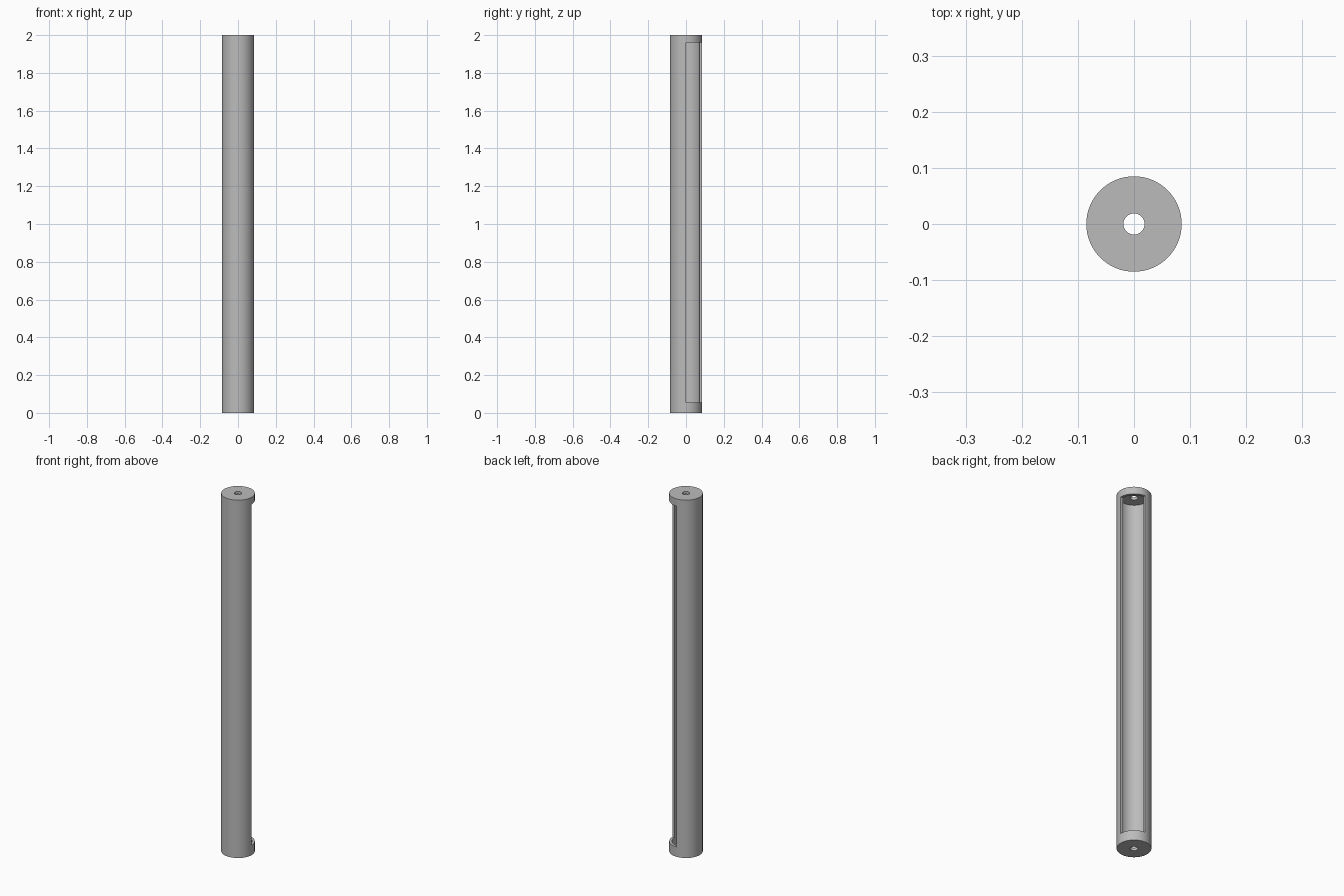
import bpy, bmesh, math

cube = bpy.data.objects.get("Cube")
if cube:
    bpy.data.objects.remove(cube, do_unlink=True)

# Plain grey finish
grey = bpy.data.materials.new("plain_grey")
grey.use_nodes = True
colour = (0.5, 0.5, 0.5, 1)
grey.diffuse_color = colour
grey.node_tree.nodes["Principled BSDF"].inputs["Base Color"].default_value = colour

SEGMENTS = 64
OUTER, INNER, HOLE = 0.085, 0.071, 0.0188
HEIGHT, CAP = 2.0, 0.015
LOW, HIGH = 0.055, 1.96      # bottom and top of the side opening

# Closed wall section (radius, height), outside first and then the cavity
profile = [
    (HOLE, 0), (OUTER, 0), (OUTER, LOW), (OUTER, HIGH), (OUTER, HEIGHT),
    (HOLE, HEIGHT), (HOLE, HEIGHT - CAP), (INNER, HEIGHT - CAP),
    (INNER, HIGH), (INNER, LOW), (INNER, CAP), (HOLE, CAP),
]
OUT_LOW, OUT_HIGH, IN_HIGH, IN_LOW = 2, 3, 8, 9

bm = bmesh.new()
rings = []
for s in range(SEGMENTS):
    a = math.tau * s / SEGMENTS
    rings.append([bm.verts.new((r * math.cos(a), r * math.sin(a), z))
                  for r, z in profile])


def strip(s, i, j):
    """One face between two profile points across a segment."""
    a, b = rings[s], rings[(s + 1) % SEGMENTS]
    bm.faces.new((a[i], b[i], b[j], a[j]))


# Tube wall and end caps, open over the back quarter
quarter = SEGMENTS // 4
for s in range(SEGMENTS):
    for i in range(len(profile)):
        if s < quarter and i in (OUT_LOW, IN_HIGH):
            continue
        strip(s, i, (i + 1) % len(profile))
    if s < quarter:
        strip(s, OUT_LOW, IN_LOW)      # lower lip of the opening
        strip(s, OUT_HIGH, IN_HIGH)    # upper lip of the opening

# Long cut edges of the opening
for s in (0, quarter):
    bm.faces.new([rings[s][i] for i in (OUT_LOW, OUT_HIGH, IN_HIGH, IN_LOW)])

bmesh.ops.recalc_face_normals(bm, faces=bm.faces)
mesh = bpy.data.meshes.new("slotted_tube")
bm.to_mesh(mesh)
bm.free()
mesh.materials.append(grey)

tube = bpy.data.objects.new("slotted_tube", mesh)
bpy.context.collection.objects.link(tube)
bpy.ops.object.select_all(action='DESELECT')
tube.select_set(True)
bpy.context.view_layer.objects.active = tube
bpy.ops.object.shade_smooth_by_angle(angle=math.radians(30))
